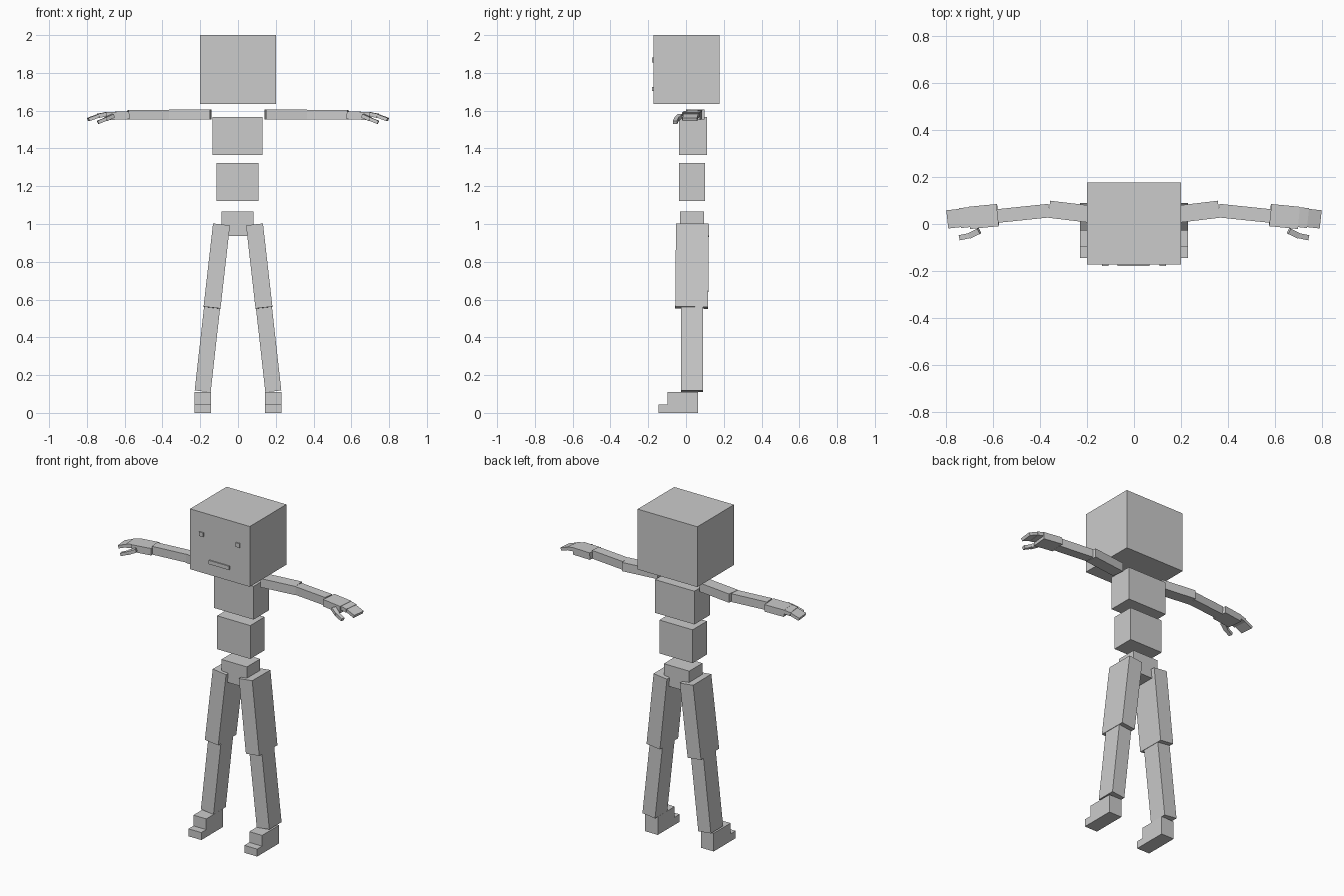
import bpy
import bmesh
from mathutils import Matrix, Vector

cube = bpy.data.objects.get("Cube")
if cube:
    bpy.data.objects.remove(cube, do_unlink=True)

GREY = (0.6, 0.6, 0.6, 1.0)
grey = bpy.data.materials.new("plain_grey")
grey.use_nodes = True
grey.diffuse_color = GREY
grey.node_tree.nodes["Principled BSDF"].inputs["Base Color"].default_value = GREY


def add_object(name, bm):
    mesh = bpy.data.meshes.new(name)
    bmesh.ops.recalc_face_normals(bm, faces=bm.faces)
    bm.to_mesh(mesh)
    bm.free()
    mesh.materials.append(grey)
    obj = bpy.data.objects.new(name, mesh)
    bpy.context.collection.objects.link(obj)


def box(name, x, y, z):
    """Upright box from (low, high) ranges."""
    ranges = (x, y, z)
    centre = Vector([(a + b) / 2 for a, b in ranges])
    size = Vector([b - a for a, b in ranges])
    bm = bmesh.new()
    bmesh.ops.create_cube(bm, size=1, matrix=Matrix.Translation(centre) @ Matrix.Diagonal(size).to_4x4())
    add_object(name, bm)


def bar(name, start, end, across, depth, side, hint):
    """Box running from start to end; depth is measured along the hint direction."""
    mirror = Matrix.Diagonal((side, 1, 1))
    a, b = mirror @ Vector(start), mirror @ Vector(end)
    along = (b - a).normalized()
    u = along.cross(Vector(hint)).normalized()
    v = u.cross(along)
    frame = Matrix((along * (b - a).length, u * across, v * depth)).transposed().to_4x4()
    bm = bmesh.new()
    bmesh.ops.create_cube(bm, size=1, matrix=Matrix.Translation((a + b) / 2) @ frame)
    add_object(name, bm)


def foot(name, side):
    """Stepped side profile pushed out across the width."""
    profile = [(0.064, 0), (-0.145, 0), (-0.145, 0.045), (-0.098, 0.045), (-0.098, 0.11), (0.064, 0.11)]
    bm = bmesh.new()
    face = bm.faces.new([bm.verts.new((side * 0.187 - 0.043, y, z)) for y, z in profile])
    new = bmesh.ops.extrude_face_region(bm, geom=[face], use_keep_orig=True)["geom"]
    bmesh.ops.translate(bm, vec=(0.086, 0, 0), verts=[g for g in new if isinstance(g, bmesh.types.BMVert)])
    add_object(name, bm)


# Head and face
box("head", (-0.2, 0.2), (-0.173, 0.177), (1.635, 2.0))
box("mouth", (-0.07, 0.066), (-0.18, -0.172), (1.703, 1.726))

# Floating torso blocks
box("chest", (-0.134, 0.13), (-0.037, 0.111), (1.366, 1.567))
box("abdomen", (-0.114, 0.108), (-0.037, 0.1), (1.122, 1.324))
box("pelvis", (-0.088, 0.082), (-0.032, 0.095), (0.937, 1.065))

UP, BACK = (0, 0, 1), (0, 1, 0)
for side, label in ((1, "left"), (-1, "right")):
    box(label + "_eye", (side * 0.122 - 0.014, side * 0.122 + 0.014), (-0.18, -0.172), (1.856, 1.881))

    # Leg
    bar(label + "_thigh", (0.0875, 0.034, 0.997), (0.1375, 0.03, 0.557), 0.09, 0.174, side, BACK)
    bar(label + "_shin", (0.1375, 0.031, 0.557), (0.187, 0.031, 0.114), 0.085, 0.117, side, BACK)
    foot(label + "_foot", side)

    # Arm
    bar(label + "_upper_arm", (0.145, 0.037, 1.579), (0.362, 0.063, 1.579), 0.073, 0.053, side, UP)
    bar(label + "_forearm", (0.362, 0.057, 1.579), (0.583, 0.034, 1.579), 0.058, 0.05, side, UP)

    # Hand
    bar(label + "_palm", (0.58, 0.038, 1.576), (0.702, 0.026, 1.571), 0.095, 0.042, side, UP)
    bar(label + "_fingers", (0.695, 0.03, 1.581), (0.74, 0.025, 1.573), 0.085, 0.022, side, UP)
    bar(label + "_fingertips", (0.738, 0.026, 1.573), (0.793, 0.02, 1.553), 0.078, 0.018, side, UP)
    bar(label + "_thumb", (0.66, -0.03, 1.573), (0.7, -0.049, 1.555), 0.025, 0.02, side, UP)
    bar(label + "_thumb_tip", (0.698, -0.049, 1.556), (0.742, -0.058, 1.538), 0.022, 0.018, side, UP)
